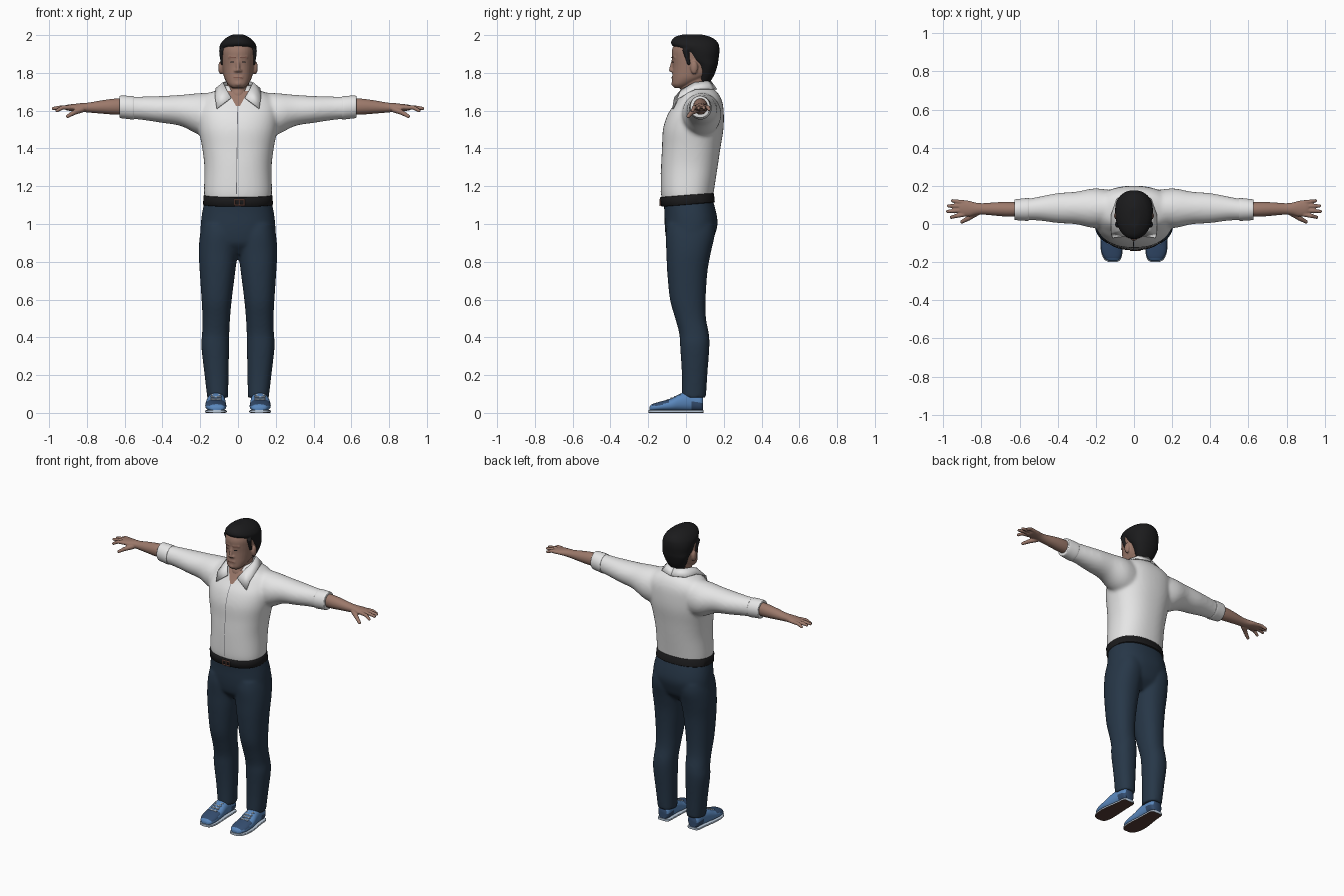
import bpy, bmesh, math
from mathutils import Vector, Matrix

if "Cube" in bpy.data.objects:
    bpy.data.objects.remove(bpy.data.objects["Cube"])


def material(name, *rgb):
    mat = bpy.data.materials.new(name)
    mat.use_nodes = True
    mat.diffuse_color = (*rgb, 1)
    shader = next(n for n in mat.node_tree.nodes if n.type == 'BSDF_PRINCIPLED')
    shader.inputs["Base Color"].default_value = (*rgb, 1)
    shader.inputs["Roughness"].default_value = 0.8
    return mat


WHITE = material("white cotton", .79, .79, .79)
SEAM = material("grey seam", .16, .16, .18)
NAVY = material("navy trouser cloth", .02, .038, .064)
SKIN = material("skin", .33, .19, .145)
COPPER = material("copper brown", .22, .1, .075)
BLACK = material("black hair and leather", .011, .011, .012)
BLUE = material("shoe blue", .1, .24, .5)
PATCH = material("shoe dark blue", .035, .075, .16)
PALE = material("pale blue lace", .5, .6, .72)
SOLE = material("sole brown", .09, .045, .035)


def loft(bm, axis, rows, side=1, power=2.0, segs=32, sub=4):
    """Skin smooth rings through rows of (position, low, high, low, high)."""
    pts = [Vector(r) for r in rows]
    pts = [pts[0]] + pts + [pts[-1]]
    dense = []
    for a, b, c, d in zip(pts, pts[1:], pts[2:], pts[3:]):
        for k in range(sub):
            u = k / sub
            dense.append((b * 2 + (c - a) * u + (a * 2 - b * 5 + c * 4 - d) * u * u
                          + (b * 3 - a - c * 3 + d) * u ** 3) * 0.5)
    dense.append(pts[-1])
    rings = []
    for t, alo, ahi, blo, bhi in dense:
        ring = []
        for i in range(segs):
            ang = math.tau * i / segs
            ca, cb = (math.copysign(abs(f) ** (2 / power), f) for f in (math.cos(ang), math.sin(ang)))
            a = (alo + ahi) / 2 + ca * (ahi - alo) / 2
            b = (blo + bhi) / 2 + cb * (bhi - blo) / 2
            x, y, z = {'x': (t, a, b), 'y': (a, t, b), 'z': (a, b, t)}[axis]
            ring.append(bm.verts.new((x * side, y, z)))
        rings.append(ring)
    for low, high in zip(rings, rings[1:]):
        for i in range(segs):
            j = (i + 1) % segs
            bm.faces.new((low[i], low[j], high[j], high[i]))
    bm.faces.new(rings[0])
    bm.faces.new(rings[-1])


def sym(rows):
    return [(t, -h, h, lo, hi) for t, h, lo, hi in rows]


def bump(bm, centre, radii):
    bmesh.ops.create_icosphere(bm, subdivisions=3, radius=1,
                               matrix=Matrix.Translation(centre) @ Matrix.Diagonal((*radii, 1)))


def tube(bm, p, q, r0, r1):
    p, q = Vector(p), Vector(q)
    turn = (q - p).to_track_quat('Z', 'Y').to_matrix().to_4x4()
    bmesh.ops.create_cone(bm, cap_ends=True, segments=12, radius1=r0, radius2=r1,
                          depth=(q - p).length, matrix=Matrix.Translation((p + q) / 2) @ turn)
    bump(bm, q, (r1, r1, r1))


def finish(name, bm, mats, voxel=0, relax=0, mirror=False, rule=None):
    bmesh.ops.recalc_face_normals(bm, faces=bm.faces)
    bm.normal_update()
    if rule:
        for f in bm.faces:
            f.material_index = rule(f)
    mesh = bpy.data.meshes.new(name)
    bm.to_mesh(mesh)
    bm.free()
    for m in mats:
        mesh.materials.append(m)
    mesh.shade_smooth()
    mesh.set_sharp_from_angle(angle=math.radians(50))
    obj = bpy.data.objects.new(name, mesh)
    bpy.context.collection.objects.link(obj)
    if voxel:
        mod = obj.modifiers.new("fuse", 'REMESH')
        mod.mode, mod.voxel_size, mod.use_smooth_shade = 'VOXEL', voxel, True
        mod = obj.modifiers.new("relax", 'SMOOTH')
        mod.factor, mod.iterations = 0.5, relax
    if mirror:
        obj.modifiers.new("mirror", 'MIRROR').use_mirror_merge = False
    return obj


def decal(name, mat, target, corners, mirror=False, n=16):
    """Thin patch projected on the front of a target; corners run bl, br, tr, tl."""
    bl, br, tr, tl = (Vector((x, -.4, z)) for x, z in corners)
    bm = bmesh.new()
    grid = [[bm.verts.new(bl.lerp(br, i / n).lerp(tl.lerp(tr, i / n), j / n))
             for i in range(n + 1)] for j in range(n + 1)]
    for j in range(n):
        for i in range(n):
            bm.faces.new((grid[j][i], grid[j][i + 1], grid[j + 1][i + 1], grid[j + 1][i]))
    obj = finish(name, bm, [mat])
    wrap = obj.modifiers.new("wrap", 'SHRINKWRAP')
    wrap.target, wrap.wrap_method, wrap.use_project_y = target, 'PROJECT', True
    wrap.wrap_mode, wrap.offset = 'ABOVE_SURFACE', .004
    if mirror:
        obj.modifiers.new("mirror", 'MIRROR').use_mirror_merge = False


# Shirt: torso and both sleeves fused together
bm = bmesh.new()
loft(bm, 'z', sym([(1.12, .175, -.125, .14), (1.17, .18, -.133, .147), (1.3, .178, -.132, .167),
                   (1.4, .189, -.127, .182), (1.5, .208, -.122, .198), (1.58, .214, -.097, .2),
                   (1.64, .205, -.057, .194), (1.685, .165, -.03, .175), (1.715, .1, -.012, .147),
                   (1.735, .075, 0, .13)]), power=2.3, segs=48)
for side in (1, -1):
    loft(bm, 'x', [(.08, 0, .17, 1.45, 1.7), (.2, -.022, .187, 1.47, 1.693), (.3, -.002, .17, 1.518, 1.684),
                   (.4, .005, .162, 1.535, 1.678), (.5, .018, .143, 1.55, 1.675),
                   (.56, .02, .132, 1.556, 1.675), (.61, .022, .13, 1.56, 1.678)], side)
shirt = finish("shirt", bm, [WHITE], voxel=.01, relax=8)

# Rolled cuffs, almost flush with the sleeves
bm = bmesh.new()
loft(bm, 'x', [(.55, .022, .133, 1.558, 1.673), (.555, .017, .136, 1.553, 1.677), (.59, .018, .133, 1.557, 1.679),
               (.622, .021, .129, 1.561, 1.679), (.627, .026, .124, 1.567, 1.674)])
finish("cuffs", bm, [WHITE], mirror=True)

# Folded collar, from the nape round to the pointed front
bm = bmesh.new()
inner = [(0, .13, 1.755), (.055, .11, 1.755), (.078, .045, 1.748), (.06, -.025, 1.71), (.036, -.06, 1.668)]
outer = [(0, .163, 1.712), (.088, .132, 1.714), (.118, .05, 1.715), (.12, -.042, 1.665), (.112, -.07, 1.61)]
edges = [(bm.verts.new(p), bm.verts.new(q)) for p, q in zip(inner, outer)]
for (a, b), (c, d) in zip(edges, edges[1:]):
    bm.faces.new((a, b, d, c))
collar = finish("collar", bm, [WHITE], mirror=True)
solid = collar.modifiers.new("thickness", 'SOLIDIFY')
solid.thickness, solid.offset = .007, 0

# Open neckline and front seam
decal("neckline_skin", SKIN, shirt, [(-.01, 1.622), (.01, 1.622), (.055, 1.703), (-.055, 1.703)])
decal("shirt_seam", SEAM, shirt, [(-.01, 1.16), (-.0065, 1.16), (0, 1.622), (-.0035, 1.622)], n=40)

# Trousers: hips and both legs fused together
bm = bmesh.new()
loft(bm, 'z', sym([(.84, .09, -.05, .08), (.89, .175, -.095, .13), (.94, .198, -.108, .152),
                   (1, .197, -.113, .167), (1.06, .19, -.114, .16), (1.135, .174, -.12, .14)]),
     power=2.3, segs=48)
for side in (1, -1):
    loft(bm, 'z', [(.08, .052, .163, -.022, .106), (.2, .05, .177, -.022, .113), (.35, .047, .194, -.031, .124),
                   (.42, .046, .19, -.036, .121), (.5, .042, .188, -.057, .106), (.6, .033, .193, -.085, .104),
                   (.75, .014, .203, -.1, .114), (.85, .002, .208, -.104, .132),
                   (.94, -.004, .202, -.108, .152), (1, .01, .19, -.1, .15)], side, power=2.2)
finish("trousers", bm, [NAVY], voxel=.009, relax=8)

# Belt, tipped up at the back
bm = bmesh.new()
loft(bm, 'z', sym([(1.102, .182, -.13, .147), (1.105, .185, -.134, .151),
                   (1.15, .182, -.137, .15), (1.153, .179, -.134, .147)]), power=2.3, segs=48, sub=1)
bmesh.ops.rotate(bm, verts=bm.verts, cent=(0, 0, 1.13), matrix=Matrix.Rotation(.08, 3, 'X'))
finish("belt", bm, [BLACK])

# Buckle frame and tongue
bm = bmesh.new()
for z in (1.1, 1.128):
    tube(bm, (-.018, -.137, z), (.032, -.137, z), .004, .004)
for x in (-.018, .007, .032):
    tube(bm, (x, -.137, 1.1), (x, -.137, 1.128), .004, .004)
finish("belt_buckle", bm, [COPPER])

# Head: skull, neck, nose, brow, lips and ears
bm = bmesh.new()
loft(bm, 'z', sym([(1.6, .06, -.03, .11), (1.68, .06, -.038, .115), (1.71, .058, -.03, .118),
                   (1.75, .058, -.015, .122), (1.8, .06, -.01, .13)]))
loft(bm, 'z', sym([(1.72, .03, -.06, -.01), (1.738, .052, -.073, .03), (1.77, .071, -.073, .1),
                   (1.8, .079, -.072, .14), (1.84, .084, -.071, .155), (1.88, .087, -.074, .16),
                   (1.92, .088, -.074, .16), (1.96, .076, -.058, .14), (1.985, .045, -.025, .1)]), power=2.2)
tube(bm, (0, -.066, 1.875), (0, -.08, 1.815), .008, .011)
tube(bm, (-.018, -.065, 1.776), (.018, -.065, 1.776), .01, .01)
bump(bm, (0, -.062, 1.743), (.022, .016, .016))
for side in (1, -1):
    bump(bm, (side * .012, -.072, 1.811), (.009, .011, .008))
    tube(bm, (side * .012, -.068, 1.883), (side * .045, -.056, 1.883), .009, .008)
    bump(bm, (side * .091, .043, 1.828), (.014, .02, .036))
head = finish("head", bm, [SKIN], voxel=.005, relax=4)

# Face details
decal("eyes", BLACK, head, [(.019, 1.855), (.04, 1.856), (.037, 1.861), (.021, 1.861)], mirror=True)
decal("eyebrows", COPPER, head, [(.012, 1.879), (.048, 1.881), (.046, 1.886), (.012, 1.884)], mirror=True)
decal("mouth", COPPER, head, [(-.024, 1.772), (.024, 1.772), (.02, 1.778), (-.02, 1.778)])

# Hair, sweeping from the nape over the crown to the fringe, with sideburns
bm = bmesh.new()
loft(bm, 'z', sym([(1.75, .05, .06, .127), (1.79, .07, .055, .15), (1.84, .088, .045, .167), (1.87, .094, .005, .172),
                   (1.91, .099, -.025, .177), (1.938, .098, -.064, .176), (1.954, .092, -.079, .172),
                   (1.975, .076, -.075, .156), (1.992, .052, -.055, .125), (2.003, .028, -.02, .085)]), power=2.15)
for side in (1, -1):
    tube(bm, (side * .086, -.005, 1.925), (side * .083, .015, 1.85), .016, .01)
finish("hair", bm, [BLACK], voxel=.006, relax=3)

# Forearms and hands
bm = bmesh.new()
loft(bm, 'x', [(.57, .042, .112, 1.58, 1.665), (.65, .038, .116, 1.579, 1.664), (.72, .043, .114, 1.584, 1.655),
               (.79, .049, .109, 1.59, 1.643), (.83, .047, .112, 1.594, 1.64), (.865, .04, .122, 1.598, 1.636),
               (.9, .042, .124, 1.6, 1.632), (.915, .052, .114, 1.605, 1.628)])
for y, reach, spread, drop in ((.05, .958, .035, 1.6), (.072, .977, .066, 1.612),
                               (.094, .972, .095, 1.613), (.113, .952, .122, 1.606)):
    middle = ((.89 + reach) / 2 + .005, (y + spread) / 2, 1.617)
    tube(bm, (.89, y, 1.617), middle, .012, .011)
    tube(bm, middle, (reach, spread, drop), .011, .009)
tube(bm, (.825, .06, 1.608), (.868, .03, 1.59), .018, .013)
tube(bm, (.868, .03, 1.59), (.902, .012, 1.57), .013, .01)
finish("forearms_and_hands", bm, [SKIN], voxel=.004, relax=3, mirror=True)

# Shoes with dark toe tops and heel panels
plan = [(-.193, .09, .132, .01, .032), (-.18, .072, .154, .008, .046), (-.14, .062, .171, .008, .059),
        (-.08, .063, .173, .008, .076), (-.03, .066, .166, .008, .102), (.03, .068, .157, .008, .112),
        (.075, .07, .153, .008, .1), (.09, .082, .142, .01, .09)]


def panel(face):
    c = face.calc_center_median()
    toe_top = -.18 < c.y < -.085 and face.normal.z > .45
    heel = c.y > .03 and c.z < .055
    return int(toe_top or heel)


bm = bmesh.new()
loft(bm, 'y', plan, power=2.3, sub=6)
finish("shoe_uppers", bm, [BLUE, PATCH], mirror=True, rule=panel)

# Thin pale welts with brown undersides
bm = bmesh.new()
loft(bm, 'y', [(t * 1.03, a - .002, b + .002, 0, .015) for t, a, b, lo, hi in plan], power=6)
finish("shoe_soles", bm, [PALE, SOLE], mirror=True, rule=lambda f: int(f.normal.z < -.5))

# Laces
bm = bmesh.new()
for i in range(4):
    y, z = -.1 + i * .02, .07 + i * .0085
    tube(bm, (.092, y, z - .002), (.142, y + .008, z), .004, .004)
    tube(bm, (.142, y, z - .002), (.092, y + .008, z), .004, .004)
finish("shoe_laces", bm, [PALE], mirror=True)
